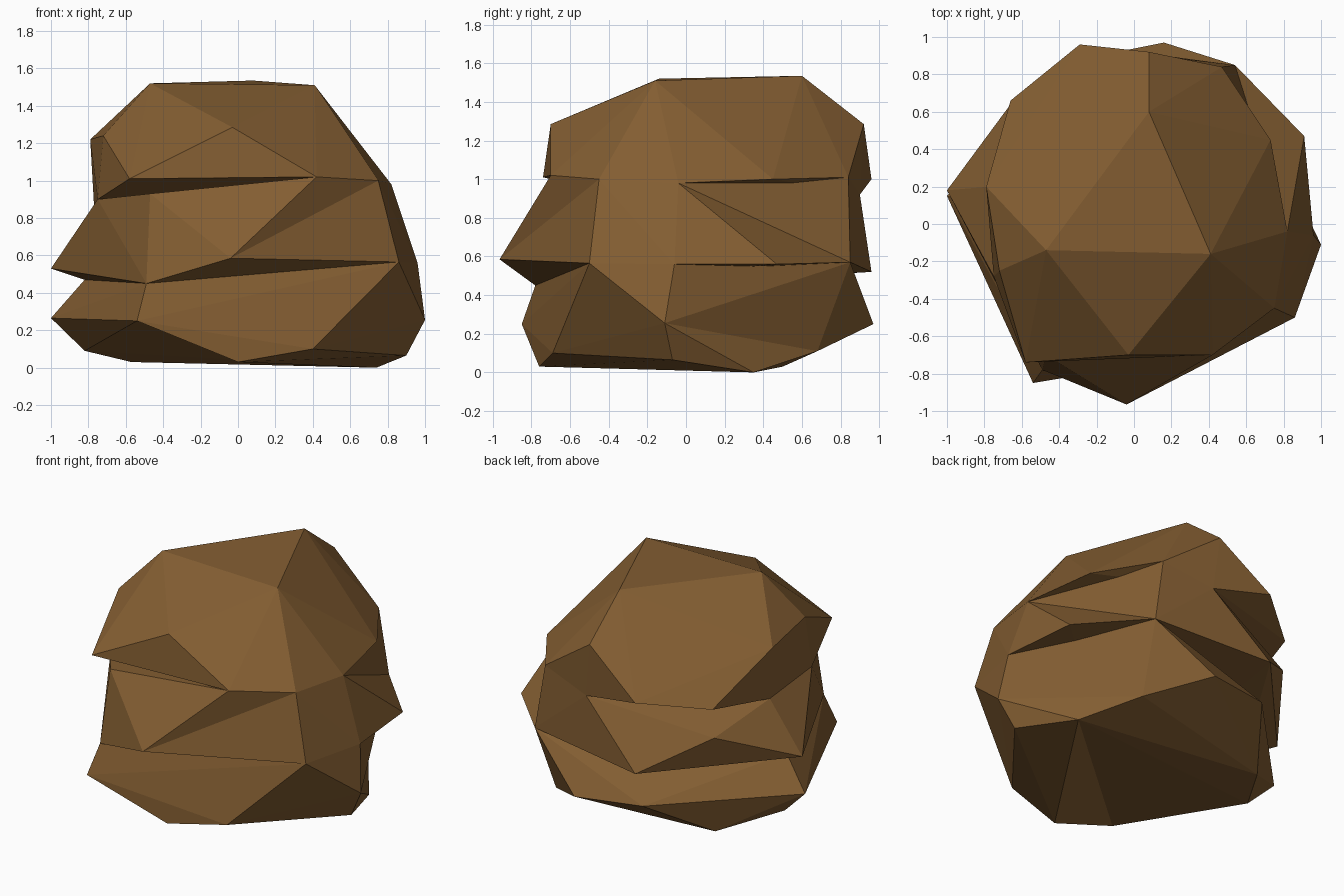
import bpy
import bmesh
from mathutils import Vector

# Remove the default cube only
default_cube = bpy.data.objects.get("Cube")
if default_cube:
    bpy.data.objects.remove(default_cube, do_unlink=True)


def make_material(name, colour):
    material = bpy.data.materials.new(name)
    material.use_nodes = True
    material.diffuse_color = colour
    shader = material.node_tree.nodes["Principled BSDF"]
    shader.inputs["Base Color"].default_value = colour
    shader.inputs["Roughness"].default_value = 1
    return material


def make_slab(name, corner_groups, material):
    """Wrap groups of corners (in hundredths of a unit) in one faceted block."""
    bm = bmesh.new()
    for group in corner_groups:
        for corner in group:
            bm.verts.new(Vector(corner) / 100)
    hull = bmesh.ops.convex_hull(bm, input=bm.verts[:])
    # Drop corners that ended up inside the block
    unused = [item for item in hull["geom_interior"] + hull["geom_unused"]
              if isinstance(item, bmesh.types.BMVert)]
    bmesh.ops.delete(bm, geom=list(set(unused)), context="VERTS")
    bmesh.ops.recalc_face_normals(bm, faces=bm.faces[:])
    mesh = bpy.data.meshes.new(name)
    bm.to_mesh(mesh)
    bm.free()
    mesh.materials.append(material)
    mesh.shade_flat()
    slab = bpy.data.objects.new(name, mesh)
    bpy.context.scene.collection.objects.link(slab)
    return slab


brown_stone = make_material("brown stone", (0.23, 0.112, 0.032, 1))

# Top of the rock, the shoulder around it and its overhanging lip
crown = [(41, -16, 151), (-47, -14, 152), (8, 60, 153.5)]
shoulder = [(-3, -70, 128.5), (-72, -25, 124), (-79, 20, 122), (8, 92, 128.5)]
upper_lip = [(-58, -74, 101), (73, 45, 100), (-29, 96, 100), (-66, 66, 94)]

# Corners shared by the top and middle blocks
upper_seam = [(42, -70, 102), (47, 84, 101), (12, 90, 92),
              (-75, -28, 90), (-77, 20, 87)]
left_seam_top = [(75, -45, 100), (82, -4, 98)]

# Recessed top edge and protruding ledge of the middle block
middle_rim = [(-47, -70, 93), (-66, 64, 74)]
front_tip = [(-4, -96.5, 58.5)]
middle_ledge = [(-100, 18, 53), (-29, 96, 52)]
left_ledge = [(91, 47, 56)]

# Corners shared by the middle and bottom blocks
front_seam = [(-49, -78, 45)]
back_seam = [(54, 85, 57), (-82, 9, 47)]
left_seam = [(86, -50, 56.5), (96, -6, 56)]

# Widest part of the bottom block
front_foot = [(-54, -85, 25), (100, -11, 25.5)]
back_foot = [(-100, 15, 26.5), (16, 97, 25), (-29, 88, 27)]

# Underside
front_sole = [(0, -76, 3), (40, -69, 10), (90, -7, 6.5)]
keel = [(74, 35, 0)]
back_sole = [(50, 68, 11), (-57, 50, 3), (-82, 11, 9)]

# Stacked, interlocking blocks leave the grooves between their corners
slabs = {
    "rock_top": (crown, shoulder, upper_lip, upper_seam, left_seam_top),
    "rock_middle": (upper_seam, left_seam_top, middle_rim, front_tip,
                    middle_ledge, front_seam, back_seam),
    "rock_middle_left": (left_seam_top, front_tip, left_ledge,
                         left_seam, front_seam, back_seam),
    "rock_bottom": (front_seam, back_seam, left_seam,
                    front_foot, back_foot, back_sole),
    "rock_bottom_front": (front_seam, left_seam[:1], front_foot,
                          front_sole, keel),
    "rock_underside": (front_foot, keel, back_sole),
}
for slab_name, groups in slabs.items():
    make_slab(slab_name, groups, brown_stone)
